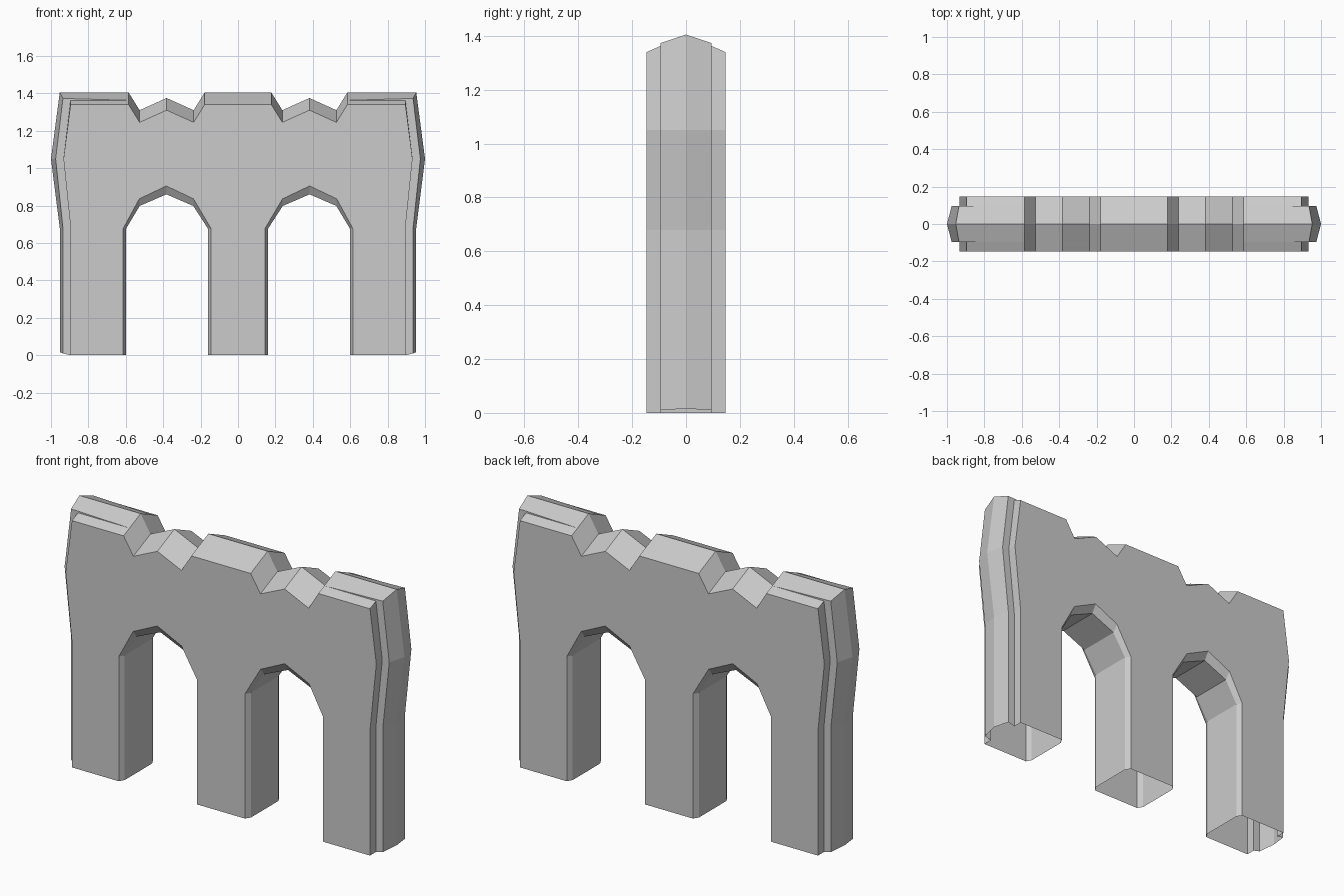
import bpy, bmesh

if "Cube" in bpy.data.objects:
    bpy.data.objects.remove(bpy.data.objects["Cube"])

# Half roof line (from the outer end towards the centre), at the ridge
ROOF = [(0.585, 1.405), (0.526, 1.31), (0.382, 1.375), (0.237, 1.31), (0.178, 1.405)]
# Arch opening at the wall face and at the narrower inner soffit
ARCH_FACE = [(0.144, 0), (0.144, 0.677), (0.238, 0.836), (0.383, 0.905),
             (0.528, 0.836), (0.614, 0.677), (0.614, 0)]
ARCH_IN = [(0.161, 0), (0.161, 0.677), (0.239, 0.798), (0.383, 0.86),
           (0.526, 0.798), (0.598, 0.677), (0.598, 0)]


def outline(arch, end, bulge, drop, foot=0.0, corner=None):
    """Closed wall outline: arch, end profile and roof, mirrored in x."""
    top = 1.405 - drop if corner is None else corner
    half = list(arch)
    half += [(end, foot), (end, 0.68), (end + bulge, 1.05), (end, top)]
    half += [(x, z - drop) for x, z in ROOF]
    return half + [(-x, z) for x, z in reversed(half)]


# Slices through the wall thickness: depth y and outline
front = [
    (-0.146, outline(ARCH_FACE, 0.895, 0.038, 0.065)),
    (-0.118, outline(ARCH_IN, 0.895, 0.038, 0.0525)),
    (-0.095, outline(ARCH_IN, 0.895, 0.038, 0.0423)),
    (-0.095, outline(ARCH_IN, 0.936, 0.039, 0.0423, 0.01, 1.373)),
]
ridge = [(0.0, outline(ARCH_IN, 0.953, 0.047, 0.0, 0.016))]
slices = front + ridge + [(-y, o) for y, o in reversed(front)]

# Arched wall: loft the slices, leaving the feet open underneath
bm = bmesh.new()
rings = [[bm.verts.new((x, y, z)) for x, z in o] for y, o in slices]
n = len(rings[0])
k = len(ARCH_IN) - 1
open_edges = {k, n - 2 - k, n - 1}
for a, b in zip(rings, rings[1:]):
    for i in range(n):
        if i not in open_edges:
            j = (i + 1) % n
            bm.faces.new((a[i], a[j], b[j], b[i]))
bm.faces.new(rings[0])
bm.faces.new(rings[-1])
bmesh.ops.remove_doubles(bm, verts=bm.verts, dist=1e-5)
bmesh.ops.triangulate(bm, faces=[f for f in bm.faces if len(f.verts) > 4])
bmesh.ops.recalc_face_normals(bm, faces=bm.faces)

mesh = bpy.data.meshes.new("arched_wall")
bm.to_mesh(mesh)
bm.free()
wall = bpy.data.objects.new("arched_wall", mesh)
bpy.context.collection.objects.link(wall)
